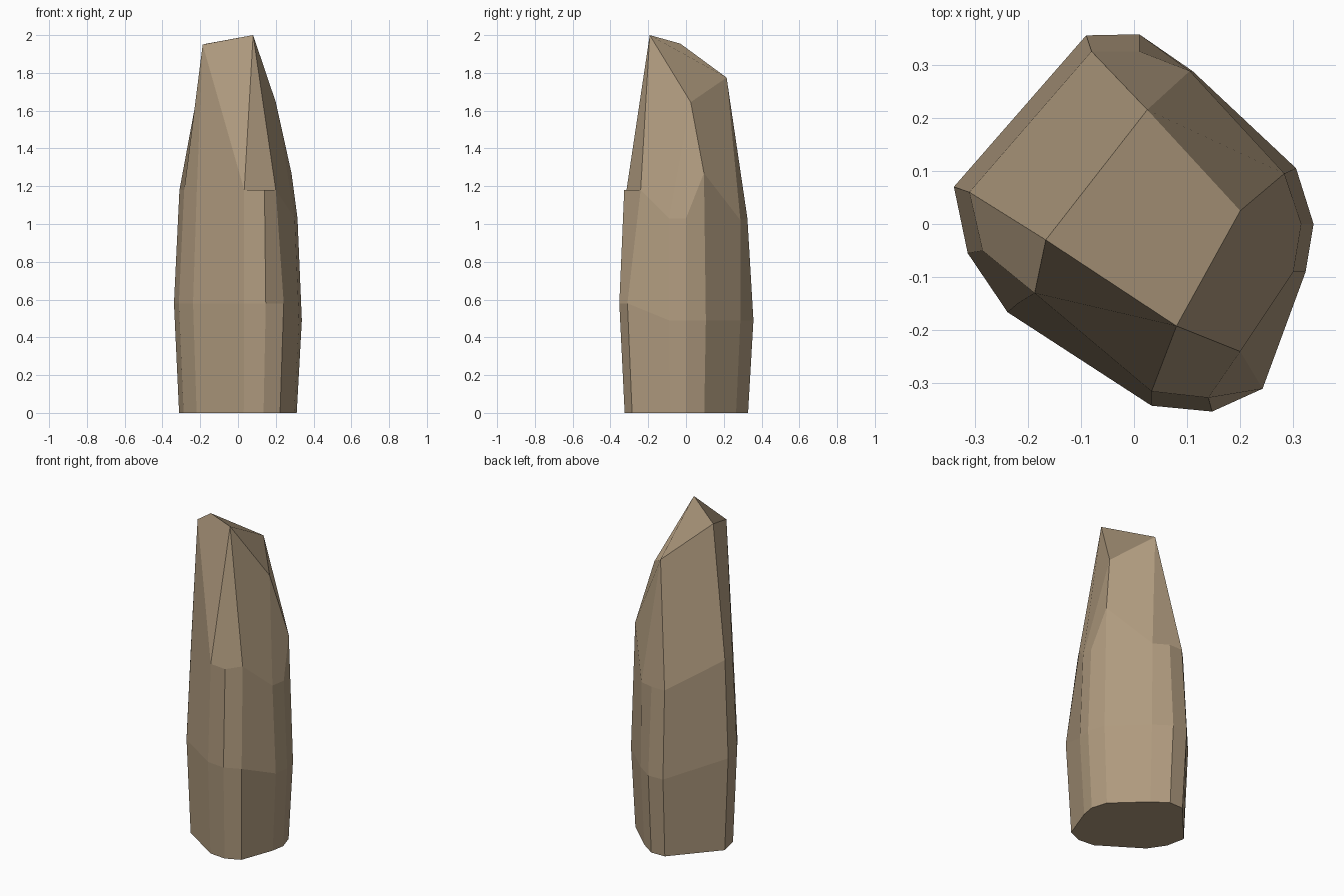
import bpy
import bmesh
from mathutils import Vector

# Remove the default object
default_cube = bpy.data.objects.get("Cube")
if default_cube:
    bpy.data.objects.remove(default_cube, do_unlink=True)


def make_material(name, colour):
    """Create a plain flat-coloured material."""
    material = bpy.data.materials.new(name)
    material.use_nodes = True
    material.diffuse_color = colour
    shader = material.node_tree.nodes["Principled BSDF"]
    shader.inputs["Base Color"].default_value = colour
    shader.inputs["Roughness"].default_value = 0.9
    return material


# Belly outline: the widest ring of the stone, clockwise from the back
BELLY = [(-.09, .355), (.01, .357), (.11, .288), (.305, .105),
         (.338, 0), (.323, -.09), (.242, -.31), (.147, -.353),
         (.033, -.342), (-.238, -.166), (-.313, -.055), (-.339, .07)]

# Shoulder ring: same columns, where the chiselled crown begins
SHOULDER = [(-.08, .325, 1.03), (.01, .325, 1.03), (.105, .288, 1.02),
            (.283, .095, 1.27), (.315, 0, 1.03), (.3, -.09, 1.03),
            (.2, -.24, 1.18), (.14, -.327, 1.18), (.033, -.315, 1.18),
            (-.218, -.149, 1.18), (-.285, -.05, 1.18), (-.31, .06, 1.18)]

# Corners of the crown
CROWN = {"peak": (.08, -.192, 2), "left": (-.187, -.13, 1.95),
         "ridge": (-.166, -.03, 1.955), "back": (.025, .215, 1.775),
         "right": (.2, .025, 1.645)}

FOOT_SCALE = 0.92


def belly_height(y):
    """The belly sits a little higher toward the front."""
    return 0.58 if y < -0.1 else 0.49


def build_stone(name, material):
    bm = bmesh.new()
    foot = [bm.verts.new((x * FOOT_SCALE, y * FOOT_SCALE, 0)) for x, y in BELLY]
    belly = [bm.verts.new((x, y, 0.58 if x < -0.3 else belly_height(y)))
             for x, y in BELLY]
    s = [bm.verts.new(point) for point in SHOULDER]
    c = {key: bm.verts.new(Vector(point)) for key, point in CROWN.items()}

    # Base and the two bands of side facets
    bm.faces.new(foot)
    count = len(foot)
    for lower, upper in ((foot, belly), (belly, s)):
        for i in range(count):
            j = (i + 1) % count
            bm.faces.new((lower[i], lower[j], upper[j], upper[i]))

    # Crown facets, with a notch at the front corner
    facets = [
        (c["peak"], c["right"], c["back"], c["ridge"]),
        (c["ridge"], c["back"], s[0], s[11]),
        (c["back"], s[2], s[1], s[0]),
        (c["back"], c["right"], s[3], s[2]),
        (c["right"], s[5], s[4], s[3]),
        (c["peak"], s[6], s[5], c["right"]),
        (s[8], s[7], s[6], c["peak"]),
        (c["peak"], c["ridge"], c["left"], s[8]),
        (c["left"], s[9], s[8]),
        (c["left"], s[10], s[9]),
        (c["ridge"], s[11], s[10], c["left"]),
    ]
    for facet in facets:
        bm.faces.new(facet)
    bmesh.ops.recalc_face_normals(bm, faces=bm.faces)

    mesh = bpy.data.meshes.new(name)
    bm.to_mesh(mesh)
    bm.free()
    mesh.materials.append(material)
    stone = bpy.data.objects.new(name, mesh)
    bpy.context.collection.objects.link(stone)
    return stone


stone_brown = make_material("stone_brown", (0.43, 0.325, 0.21, 1))
build_stone("standing_stone", stone_brown)
